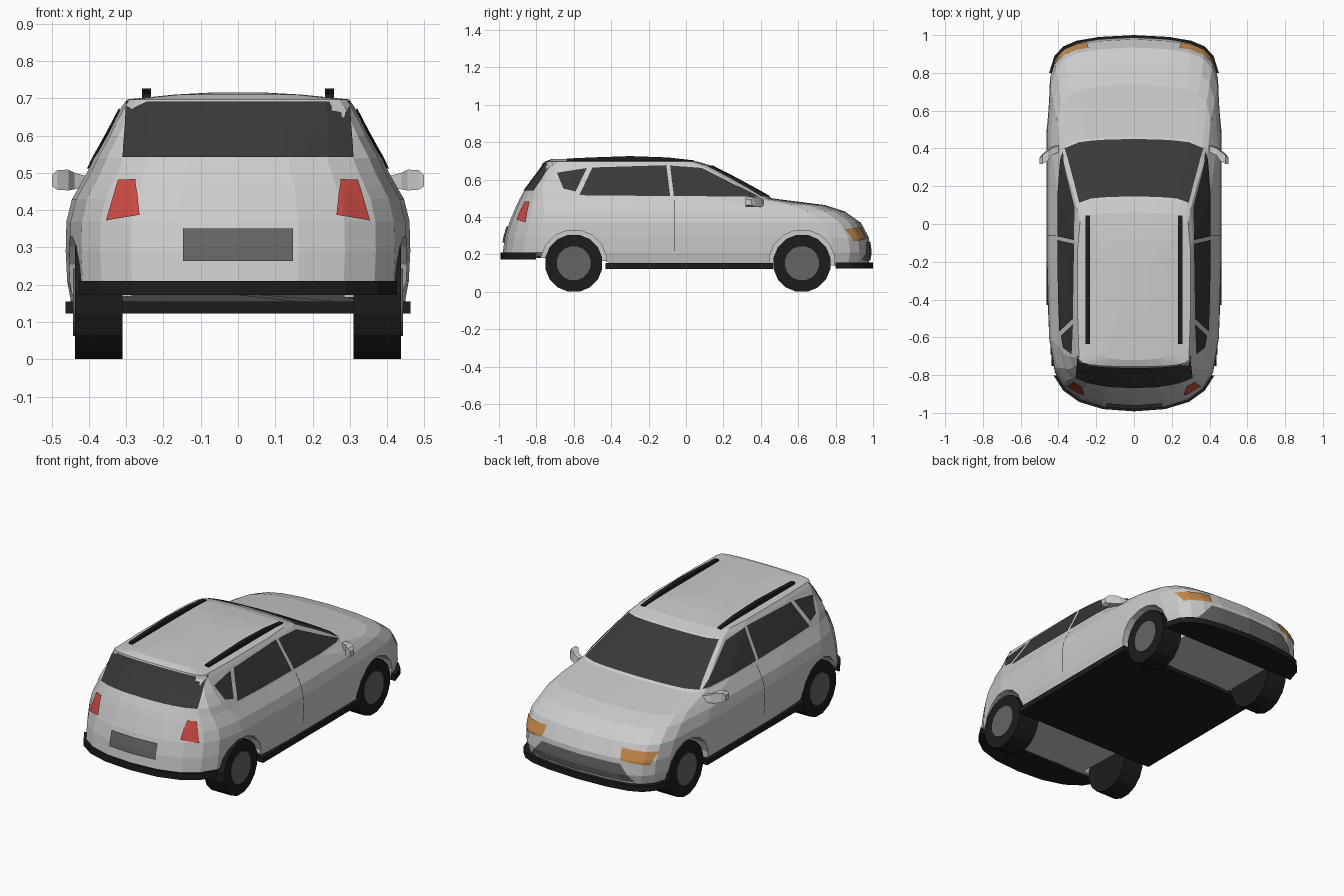
import bpy, bmesh, math
from mathutils import Vector, Matrix
from mathutils.bvhtree import BVHTree

if "Cube" in bpy.data.objects:
    bpy.data.objects.remove(bpy.data.objects["Cube"])


def material(name, rgb):
    m = bpy.data.materials.new(name)
    m.diffuse_color = (*rgb, 1)
    m.use_nodes = True
    m.node_tree.nodes["Principled BSDF"].inputs["Base Color"].default_value = m.diffuse_color
    return m


BLACK = material("black_trim", (0.012, 0.012, 0.012))
GLASS = material("dark_glass", (0.04, 0.04, 0.04))
HUB = material("hub_grey", (0.13, 0.13, 0.13))
RED = material("tail_red", (0.6, 0.07, 0.055))
AMBER = material("lamp_amber", (0.55, 0.25, 0.07))


def finish(name, bm, mat=None):
    bmesh.ops.recalc_face_normals(bm, faces=bm.faces[:])
    me = bpy.data.meshes.new(name)
    bm.to_mesh(me)
    bm.free()
    ob = bpy.data.objects.new(name, me)
    bpy.context.collection.objects.link(ob)
    if mat:
        me.materials.append(mat)
    return ob


def loft(name, rings, mat=None):
    """Skin closed rings of equal length and cap both ends."""
    bm = bmesh.new()
    vs = [[bm.verts.new(p) for p in r] for r in rings]
    n = len(vs[0])
    for a, b in zip(vs, vs[1:]):
        for i in range(n):
            bm.faces.new((a[i], a[(i + 1) % n], b[(i + 1) % n], b[i]))
    bm.faces.new(vs[0])
    bm.faces.new(vs[-1])
    return finish(name, bm, mat)


def box(name, lo, hi, mat=None):
    quad = lambda z: [(lo[0], lo[1], z), (hi[0], lo[1], z), (hi[0], hi[1], z), (lo[0], hi[1], z)]
    return loft(name, [quad(lo[2]), quad(hi[2])], mat)


def cylinder(name, x0, x1, y, z, r, sides, mat=None):
    def ring(x):
        return [(x, y + r * math.cos(2 * math.pi * (i + .5) / sides),
                 z + r * math.sin(2 * math.pi * (i + .5) / sides)) for i in range(sides)]
    return loft(name, [ring(x0), ring(x1)], mat)


# Plan outline of the car: (fraction of half width, distance from the end)
REAR = [(0, 0), (.35, .012), (.62, .05), (.8, .11), (.91, .19), (.975, .36)]
FRONT = [(0, 0), (.4, .01), (.65, .03), (.8, .06), (.9, .11), (.96, .2)]


def outline(w, yr, yf, cr, cf):
    half = [(f * w, yr + d * cr) for f, d in REAR]
    a, b = half[-1][1], yf - FRONT[-1][1] * cf
    half += [(w, a + (b - a) * t) for t in (.3, .55, .8)]
    half += [(f * w, yf - d * cf) for f, d in reversed(FRONT)]
    return half + [(-x, y) for x, y in half[-2:0:-1]]


# Body shell: stacked outlines (z, half width, rear y, front y, rear and front corner)
LEVELS = [
    (.14, .445, -.95, .975, 1, 1), (.21, .458, -.98, .988, 1, 1),
    (.29, .462, -.968, .978, 1, 1), (.37, .46, -.945, .935, .95, 1),
    (.43, .445, -.92, .85, .85, 1), (.465, .425, -.905, .74, .75, .9),
    (.50, .405, -.888, .46, .65, .4), (.54, .386, -.865, .39, .5, .35),
    (.60, .352, -.82, .28, .33, .3), (.677, .312, -.762, .13, .15, .25),
    (.697, .298, -.755, .06, .1, .25), (.71, .17, -.72, -.08, .1, .25),
    (.715, .08, -.5, -.2, .1, .1)]
rings = []
for i, (z, *shape) in enumerate(LEVELS):
    lift = .05 if i == 0 else 0
    rings.append([(x, y, z + lift * min(1, max(0, (-.4 - y) / .3))) for x, y in outline(*shape)])
body = loft("body_shell", rings)

bm = bmesh.new()
bm.from_mesh(body.data)
bmesh.ops.triangulate(bm, faces=bm.faces[:])
shell = BVHTree.FromBMesh(bm)
bm.free()

# Wheel arches cut from the shell
for y in (-.60, .62):
    for s in (1, -1):
        cut = cylinder("arch_cutter", s * .285, s * .6, y, .155, .178, 16)
        cut.hide_render = True
        mod = body.modifiers.new("arch", "BOOLEAN")
        mod.operation = "DIFFERENCE"
        mod.solver = "EXACT"
        mod.object = cut
        bpy.context.view_layer.objects.active = body
        bpy.ops.object.modifier_apply(modifier=mod.name)
        bpy.data.objects.remove(cut)


def panel(name, corners, axis, mat, mirror=False, nu=10, nv=5, off=.005):
    """Four-cornered patch projected along an axis onto the body shell."""
    d = Vector(axis)
    for s in ((1, -1) if mirror else (1,)):
        a, b, c, e = [Vector(p) for p in corners]
        bm = bmesh.new()
        grid = []
        for j in range(nv + 1):
            row = []
            for i in range(nu + 1):
                u, v = i / nu, j / nv
                p = a.lerp(b, u).lerp(e.lerp(c, u), v)
                loc, nor = shell.ray_cast(p + d * 2, -d)[:2]
                if loc is None:
                    loc, nor = shell.find_nearest(p)[:2]
                q = loc + nor * off
                row.append(bm.verts.new((q.x * s, q.y, q.z)))
            grid.append(row)
        for j in range(nv):
            for i in range(nu):
                bm.faces.new((grid[j][i], grid[j][i + 1], grid[j + 1][i + 1], grid[j + 1][i]))
        ob = finish(name, bm, mat)
        # make the patch face outwards
        f = ob.data.polygons[0]
        if f.normal.dot(Vector((d.x * s, d.y, d.z))) < 0:
            ob.data.flip_normals()


def side(*yz):
    return [(0, y, z) for y, z in yz]


def end(*xz):
    return [(x, 0, z) for x, z in xz]


# Glass
panel("windshield", end((-.365, .507), (.365, .507), (.288, .67), (-.288, .67)), (0, 1, 0), GLASS)
panel("rear_window", end((-.308, .54), (.308, .54), (.296, .69), (-.296, .69)), (0, -1, 0), GLASS)
X = (1, 0, 0)
panel("front_side_window", side((-.065, .51), (.385, .508), (.085, .66), (-.085, .673)), X, GLASS, True)
panel("rear_side_window", side((-.57, .515), (-.085, .51), (-.105, .675), (-.50, .663)), X, GLASS, True)
panel("quarter_window", side((-.655, .55), (-.59, .535), (-.53, .66), (-.69, .635)), X, GLASS, True)

# Lamps, plate and grille
panel("tail_lamp", end((.262, .385), (.35, .37), (.318, .48), (.272, .48)), (0, -1, 0), RED, True, off=.008)
panel("head_lamp", end((.25, .285), (.395, .27), (.415, .335), (.24, .345)), (0, 1, 0), AMBER, True)
panel("rear_plate", end((-.147, .262), (.147, .262), (.147, .348), (-.147, .348)), (0, -1, 0), HUB, off=.009)
panel("grille", end((-.33, .17), (.33, .17), (.25, .265), (-.25, .265)), (0, 1, 0), HUB)


# Black lower bumpers and floor
def bumper(name, z0, z1, plan, keep):
    pts = [p for p in plan if keep(p[1])]
    loft(name, [[(x, y, z) for x, y in pts] for z in (z0, z1)], BLACK)


full = outline(.468, -.992, 1.0, 1, 1)
cut_front = full[10:20]
bumper("front_bumper", .125, .158, full, lambda y: y > .78)
bumper("rear_bumper", .173, .21, full, lambda y: y < -.78)
box("floor_and_sills", (-.463, -.43, .123), (.463, .465, .155), BLACK)

# Wheels
for y in (-.60, .62):
    for s in (1, -1):
        cylinder("tyre", s * .31, s * .437, y, .153, .155, 16, BLACK)
        cylinder("wheel_hub", s * .40, s * .442, y, .153, .092, 16, HUB)

# Door mirrors: tapered pods swept backwards on a short stalk
for s in (1, -1):
    sections = []
    for x, y, z, hy, hz in ((.40, .40, .478, .02, .012), (.438, .385, .478, .022, .022),
                            (.455, .365, .481, .03, .028), (.485, .345, .481, .027, .026),
                            (.499, .335, .479, .018, .015)):
        sections.append([(s * x, y - hy, z - hz), (s * x, y + hy, z - hz),
                         (s * x, y + hy * .7, z + hz), (s * x, y - hy, z + hz)])
    loft("door_mirror", sections)

# Roof rails
for s in (1, -1):
    sections = []
    for y, z in ((-.635, .713), (-.5, .719), (-.3, .726), (-.1, .719), (.045, .703)):
        sections.append([(s * .245 + dx, y, z + dz) for dx, dz in
                         ((-.012, -.026), (.012, -.026), (.012, 0), (-.012, 0))])
    loft("roof_rail", sections, BLACK)

# Door seams
panel("door_seam", side((-.062, .22), (-.058, .22), (-.058, .49), (-.062, .49)), X, BLACK, True, 1, 8, .002)
